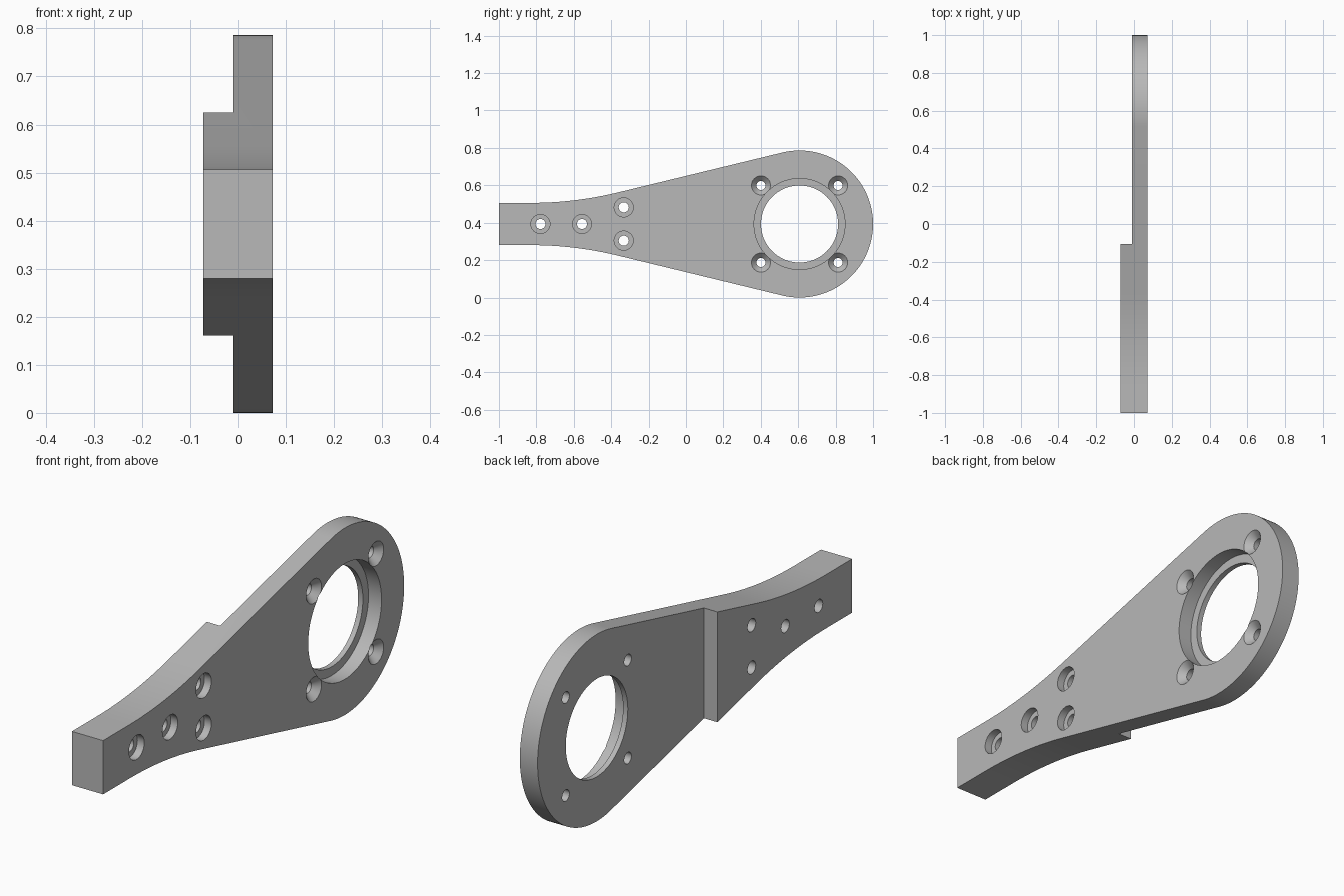
import bpy, bmesh, math
from mathutils import Matrix, Vector

old = bpy.data.objects.get("Cube")
if old:
    bpy.data.objects.remove(old, do_unlink=True)

HALF_T = 0.0725                 # half thickness of the thick end
STEP_X, STEP_Y = -0.01, -0.105  # where the thin plate begins
R = 0.393                       # radius of the round end, and mid height
CY = 1 - R                      # centre of the round end
NECK = 0.113                    # half height of the neck
TAPER = 0.237                   # angle of the tapering edges
FILLET, FILLET_Y = 1.97, -0.83  # neck blend radius and start

gray = bpy.data.materials.new("gray metal")
gray.use_nodes = True
color = (0.48, 0.48, 0.48, 1)
gray.diffuse_color = color
gray.node_tree.nodes["Principled BSDF"].inputs["Base Color"].default_value = color


def make_object(name, bm):
    bmesh.ops.recalc_face_normals(bm, faces=bm.faces)
    mesh = bpy.data.meshes.new(name)
    bm.to_mesh(mesh)
    bm.free()
    mesh.materials.append(gray)
    obj = bpy.data.objects.new(name, mesh)
    bpy.context.collection.objects.link(obj)
    return obj


def cut(body, cutter):
    mod = body.modifiers.new("cut", 'BOOLEAN')
    mod.operation = 'DIFFERENCE'
    mod.solver = 'EXACT'
    mod.object = cutter
    bpy.context.view_layer.objects.active = body
    bpy.ops.object.modifier_apply(modifier=mod.name)
    bpy.data.objects.remove(cutter, do_unlink=True)


def hole_cutter(y, z, profile, segments):
    """Solid of revolution about x; profile is (x, radius) pairs."""
    bm = bmesh.new()
    rings = []
    for x, r in profile:
        angles = [2 * math.pi * i / segments for i in range(segments)]
        rings.append([bm.verts.new((x, y + r * math.cos(a), z + r * math.sin(a)))
                      for a in angles])
    for a, b in zip(rings, rings[1:]):
        for i in range(segments):
            j = (i + 1) % segments
            bm.faces.new((a[i], a[j], b[j], b[i]))
    bm.faces.new(rings[0])
    bm.faces.new(rings[-1])
    return make_object("hole_cutter", bm)


# Upper edge from the neck, through the blend, around to the tip
upper = [(-1, NECK)]
for i in range(17):
    a = TAPER * i / 16
    upper.append((FILLET_Y + FILLET * math.sin(a), NECK + FILLET * (1 - math.cos(a))))
for i in range(49):
    a = (math.pi / 2 + TAPER) * (1 - i / 48)
    upper.append((CY + R * math.cos(a), R * math.sin(a)))
lower = [(y, -h) for y, h in reversed(upper[:-1])]

# Arm body, extruded through the full thickness
bm = bmesh.new()
face = bm.faces.new([bm.verts.new((-HALF_T, y, R + h)) for y, h in upper + lower])
side = bmesh.ops.extrude_face_region(bm, geom=[face])["geom"]
bmesh.ops.translate(bm, vec=(2 * HALF_T, 0, 0),
                    verts=[v for v in side if isinstance(v, bmesh.types.BMVert)])
arm = make_object("bracket_arm", bm)

# Step: thin the round end from its -x side
bm = bmesh.new()
size, middle = Vector((0.4, 2, 2)), Vector((STEP_X - 0.2, STEP_Y + 1, R))
bmesh.ops.create_cube(bm, size=1,
                      matrix=Matrix.Translation(middle) @ Matrix.Diagonal(size.to_4d()))
cut(arm, make_object("step_cutter", bm))

# Large bearing hole with a thin lip at the back
floor = STEP_X + 0.022
cut(arm, hole_cutter(CY, R, [(-0.2, 0.206), (floor, 0.206), (floor, 0.243), (0.2, 0.243)], 96))

# Countersunk screw holes around the bearing
sink = [(-0.2, 0.024), (HALF_T - 0.028, 0.024), (HALF_T, 0.051), (0.2, 0.051)]
for sy in (-1, 1):
    for sz in (-1, 1):
        cut(arm, hole_cutter(CY + sy * 0.206, R + sz * 0.206, sink, 40))

# Counterbored bolt holes in the thick end
ledge = HALF_T - 0.032
bore = [(-0.2, 0.027), (ledge, 0.027), (ledge, 0.051), (0.2, 0.051)]
for y, dz in ((-0.778, 0), (-0.556, 0), (-0.333, 0.089), (-0.333, -0.089)):
    cut(arm, hole_cutter(y, R + dz, bore, 40))

bpy.ops.object.select_all(action='DESELECT')
arm.select_set(True)
bpy.context.view_layer.objects.active = arm
bpy.ops.object.shade_smooth_by_angle(angle=math.radians(25))
